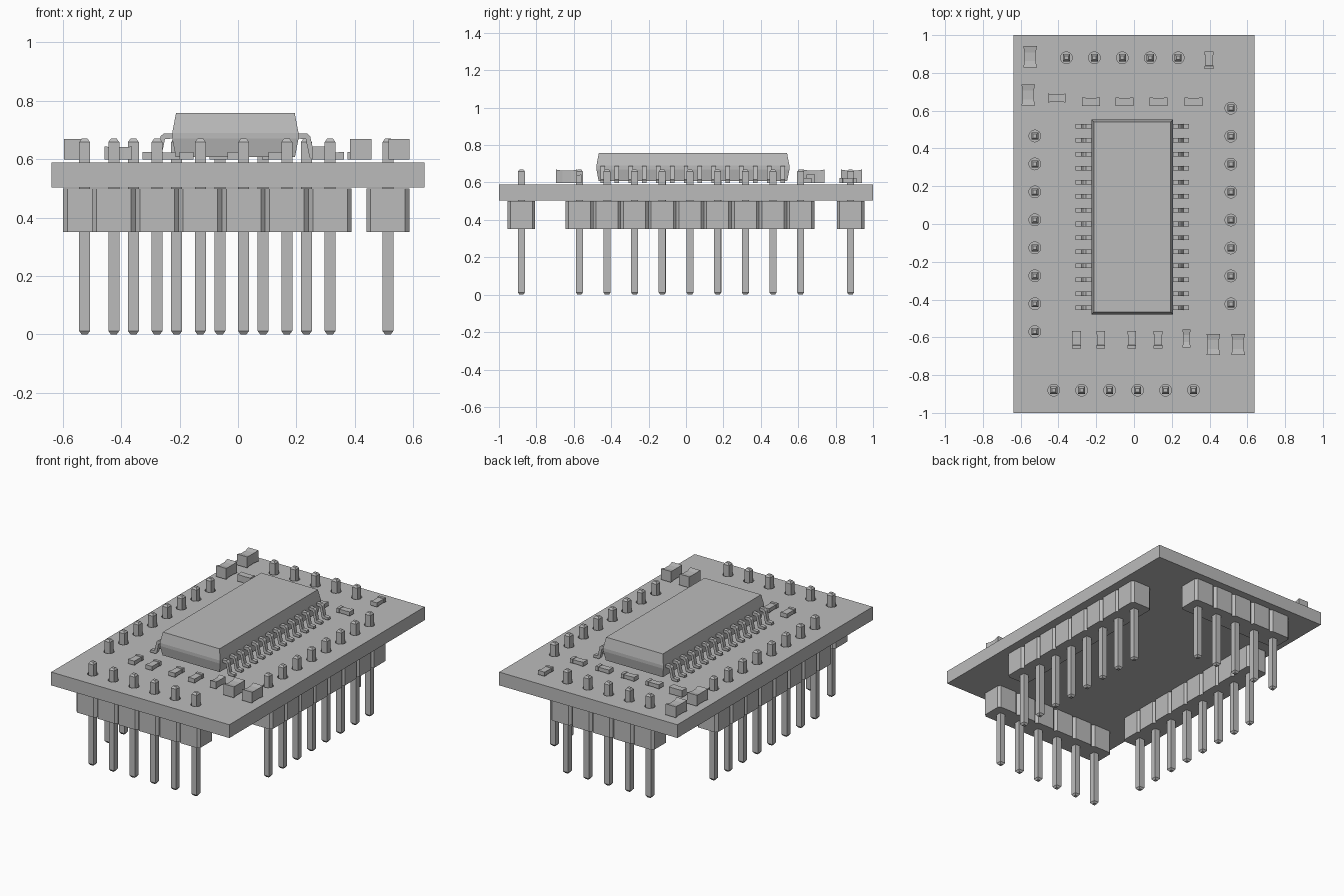
import bpy, bmesh, math

cube = bpy.data.objects.get("Cube")
if cube:
    bpy.data.objects.remove(cube, do_unlink=True)

grey = bpy.data.materials.new("plain_grey")
grey.use_nodes = True
grey.diffuse_color = (0.5, 0.5, 0.5, 1)
grey.node_tree.nodes["Principled BSDF"].inputs["Base Color"].default_value = (0.5, 0.5, 0.5, 1)

BOARD_BOTTOM, BOARD_TOP, PITCH = 0.503, 0.589, 0.148
PART_BASE = 0.598


def loft(bm, rings):
    """Skin a list of equal-length point rings and cap both ends."""
    loops = [[bm.verts.new(p) for p in ring] for ring in rings]
    for a, b in zip(loops, loops[1:]):
        for i in range(len(a)):
            j = (i + 1) % len(a)
            bm.faces.new((a[i], a[j], b[j], b[i]))
    bm.faces.new(loops[0][::-1])
    bm.faces.new(loops[-1])


def finish(name, bm):
    bmesh.ops.recalc_face_normals(bm, faces=bm.faces[:])
    mesh = bpy.data.meshes.new(name)
    bm.to_mesh(mesh)
    bm.free()
    mesh.materials.append(grey)
    obj = bpy.data.objects.new(name, mesh)
    bpy.context.collection.objects.link(obj)
    return obj


def rect(x, y, z, hx, hy):
    return [(x - hx, y - hy, z), (x + hx, y - hy, z), (x + hx, y + hy, z), (x - hx, y + hy, z)]


def octagon(x, y, z, h, c):
    k = h - c
    corners = [(-k, -h), (k, -h), (h, -k), (h, k), (k, h), (-k, h), (-h, k), (-h, -k)]
    return [(x + a, y + b, z) for a, b in corners]


def circle(x, y, z, r, n=24):
    return [(x + r * math.cos(math.tau * i / n), y + r * math.sin(math.tau * i / n), z)
            for i in range(n)]


# Pin rows: start position, step direction, count
rows = {
    "back": (-0.358, 0.88, 1, 0, 5),
    "front": (-0.425, -0.88, 1, 0, 6),
    "right": (-0.525, -0.57, 0, 1, 8),
    "left": (0.513, -0.423, 0, 1, 8),
}

# Pin headers: chamfered housing blocks and tapered pins
holes = bmesh.new()
for side, (x0, y0, dx, dy, count) in rows.items():
    housing, pins = bmesh.new(), bmesh.new()
    for i in range(count):
        x, y = x0 + dx * PITCH * i, y0 + dy * PITCH * i
        loft(housing, [octagon(x, y, z, PITCH / 2, 0.015) for z in (0.35, 0.5)])
        loft(pins, [rect(x, y, z, h, h) for z, h in
                    ((0, 0.01), (0.012, 0.0187), (0.658, 0.0187), (0.67, 0.01))])
        loft(holes, [circle(x, y, z, 0.031) for z in (0.45, 0.65)])
    finish(side + "_header_housing", housing)
    finish(side + "_header_pins", pins)

# Circuit board with drilled holes
bm = bmesh.new()
loft(bm, [rect(0, 0, z, 0.638, 1) for z in (BOARD_BOTTOM, BOARD_TOP)])
board = finish("circuit_board", bm)
cutter = finish("hole_cutter", holes)
cutter.hide_render = True
cutter.hide_set(True)
drill = board.modifiers.new("holes", "BOOLEAN")
drill.operation = "DIFFERENCE"
drill.solver = "EXACT"
drill.object = cutter

# Chip body, widest at its parting line
CX, CY = -0.009, 0.037
bm = bmesh.new()
loft(bm, [rect(CX, CY, z, hx, hy) for z, hx, hy in
          ((0.608, 0.204, 0.504), (0.67, 0.216, 0.516), (0.69, 0.216, 0.516),
           (0.758, 0.203, 0.503))])
finish("chip_body", bm)

# Gull-wing chip leads, fourteen each side
profile = [(0.2, 0.688), (0.245, 0.688), (0.256, 0.678), (0.27, 0.617), (0.301, 0.613),
           (0.301, 0.598), (0.262, 0.598), (0.254, 0.606), (0.241, 0.668), (0.2, 0.672)]
bm = bmesh.new()
for s in (-1, 1):
    for i in range(14):
        y = CY + (i - 6.5) * 0.074
        loft(bm, [[(CX + s * a, y + w, z) for a, z in profile] for w in (-0.012, 0.012)])
finish("chip_leads", bm)


def chip_part(name, x, y, length, width, height, along_y, stations):
    """Small block lofted along its length; stations are (position, inset)."""
    bm = bmesh.new()
    rings = []
    for t, inset in stations:
        h, z0, z1 = width / 2 - inset, PART_BASE, PART_BASE + height - inset
        ring = [(-h, z0), (h, z0), (h, z1), (-h, z1)]
        if along_y:
            rings.append([(x + a, y + t * length, z) for a, z in ring])
        else:
            rings.append([(x + t * length, y + a, z) for a, z in ring])
    loft(bm, rings)
    finish(name, bm)


# Pinched blocks: capacitors
pinched = [(-0.5, 0), (-0.2, 0.006), (0.2, 0.006), (0.5, 0)]
capacitors = [(-0.55, 0.885), (-0.56, 0.683), (0.42, -0.638), (0.551, -0.638)]
for i, (x, y) in enumerate(capacitors):
    chip_part(f"capacitor_{i + 1}", x, y, 0.113, 0.072, 0.071, True, pinched)
chip_part("small_capacitor_front", 0.278, -0.606, 0.095, 0.045, 0.045, True, pinched)
chip_part("small_capacitor_back", -0.409, 0.667, 0.094, 0.046, 0.045, False,
          [(t, d / 3) for t, d in pinched])

# Flat resistors with slightly raised end terminals
stepped = [(-0.5, 0), (-0.31, 0), (-0.3, 0.003), (0.3, 0.003), (0.31, 0), (0.5, 0)]
for i, x in enumerate((-0.228, -0.05, 0.13, 0.315)):
    chip_part(f"back_resistor_{i + 1}", x, 0.648, 0.095, 0.045, 0.027, False, stepped)
for i, x in enumerate((-0.304, -0.176, -0.012, 0.128)):
    chip_part(f"front_resistor_{i + 1}", x, -0.613, 0.094, 0.047, 0.027, True, stepped)
chip_part("corner_resistor", 0.398, 0.866, 0.092, 0.047, 0.027, True, stepped)
